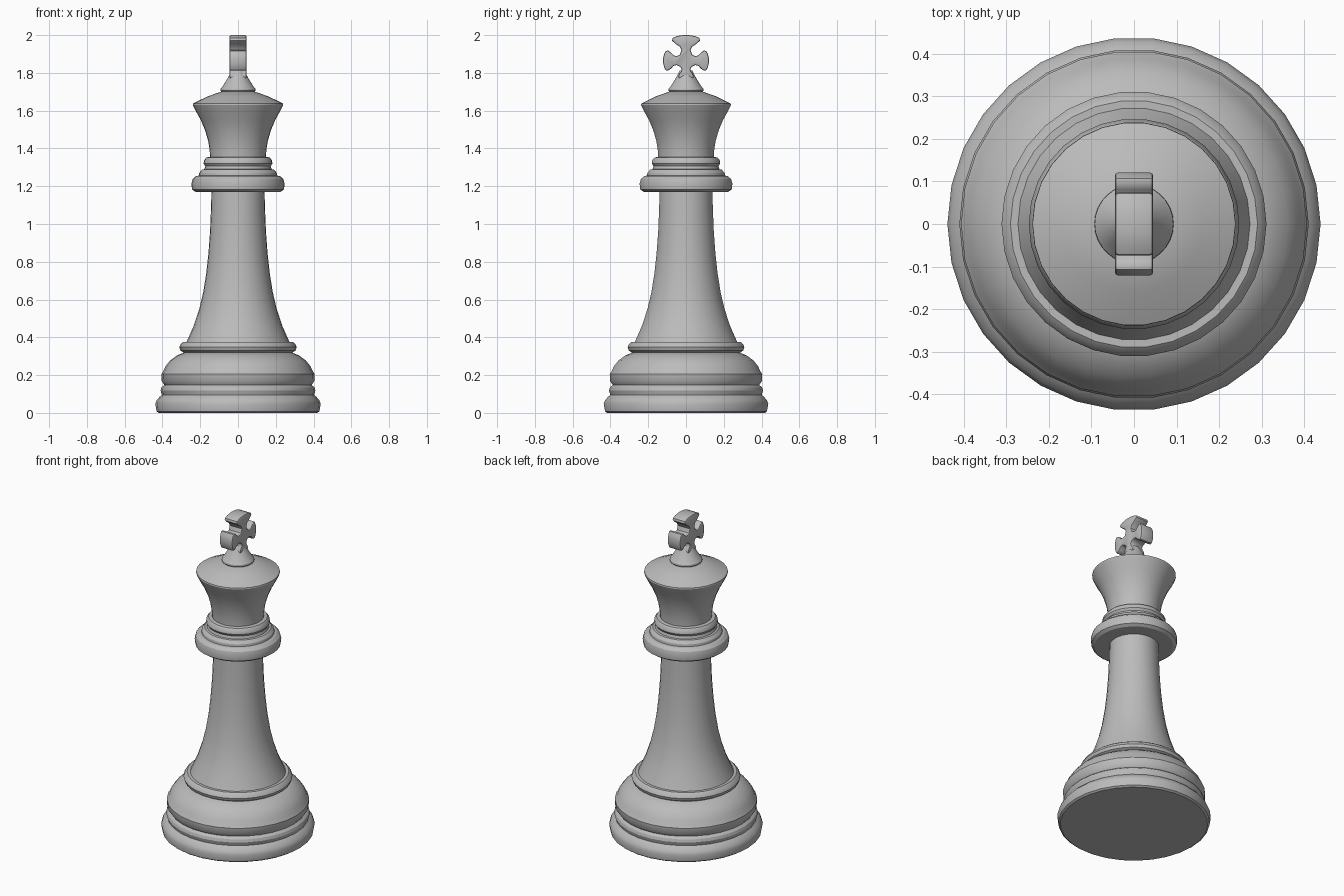
import bpy, bmesh, math
from mathutils import Matrix, Vector

cube = bpy.data.objects.get("Cube")
if cube:
    bpy.data.objects.remove(cube, do_unlink=True)

SIDES = 30
grey = bpy.data.materials.new("plain grey")
grey.use_nodes = True
grey.diffuse_color = (0.5, 0.5, 0.5, 1)
grey.node_tree.nodes["Principled BSDF"].inputs["Base Color"].default_value = (0.5, 0.5, 0.5, 1)


def finish(bm, name, angle):
    """Turn a bmesh into a smooth-shaded object that keeps its creases."""
    bmesh.ops.recalc_face_normals(bm, faces=bm.faces)
    mesh = bpy.data.meshes.new(name)
    bm.to_mesh(mesh)
    bm.free()
    mesh.materials.append(grey)
    obj = bpy.data.objects.new(name, mesh)
    bpy.context.collection.objects.link(obj)
    bpy.ops.object.select_all(action='DESELECT')
    obj.select_set(True)
    bpy.context.view_layer.objects.active = obj
    bpy.ops.object.shade_smooth_by_angle(angle=math.radians(angle))
    return obj


def lathe(name, profile, angle=32):
    """Revolve (radius, height) points about z and close both ends."""
    bm = bmesh.new()
    rings = []
    for r, z in profile:
        rings.append([bm.verts.new((r * math.cos(a), r * math.sin(a), z))
                      for a in (math.tau * i / SIDES for i in range(SIDES))])
    for low, high in zip(rings, rings[1:]):
        for i in range(SIDES):
            j = (i + 1) % SIDES
            bm.faces.new((low[i], low[j], high[j], high[i]))
    bm.faces.new(rings[0])
    bm.faces.new(rings[-1])
    return finish(bm, name, angle)


# Turned body, bottom to top
lathe("foot", [(0.42, 0), (0.431, 0.008), (0.438, 0.048), (0.43, 0.068),
               (0.415, 0.085), (0.403, 0.095), (0.41, 0.118), (0.405, 0.135),
               (0.39, 0.148)])
lathe("base_dome", [(0.39, 0.148), (0.404, 0.168), (0.406, 0.205), (0.395, 0.222),
                    (0.385, 0.245), (0.36, 0.277), (0.325, 0.303), (0.285, 0.32)])
lathe("base_ring", [(0.285, 0.318), (0.305, 0.33), (0.311, 0.348), (0.303, 0.365),
                    (0.29, 0.376), (0.265, 0.376)])
lathe("column", [(0.275, 0.37), (0.235, 0.46), (0.205, 0.55), (0.184, 0.64),
                 (0.168, 0.74), (0.157, 0.84), (0.148, 0.96), (0.143, 1.08),
                 (0.14, 1.19)])
lathe("collar", [(0.13, 1.17), (0.225, 1.17), (0.243, 1.182), (0.247, 1.213),
                 (0.24, 1.238), (0.222, 1.254), (0.208, 1.256), (0.206, 1.27),
                 (0.19, 1.288), (0.178, 1.29), (0.173, 1.306), (0.182, 1.32),
                 (0.18, 1.337), (0.168, 1.352), (0.14, 1.357)])
lathe("crown", [(0.148, 1.35), (0.15, 1.39), (0.158, 1.44), (0.174, 1.495),
                (0.197, 1.55), (0.222, 1.595), (0.239, 1.63), (0.238, 1.638),
                (0.16, 1.676), (0.085, 1.702)], 30)
lathe("finial", [(0.085, 1.695), (0.093, 1.706), (0.092, 1.716), (0.082, 1.728),
                 (0.057, 1.768), (0.042, 1.795), (0.034, 1.812)])

# Flared cross: one arm outline, scaled and turned for each direction
half_arm = [(0.032, 0.032), (0.05, 0.024), (0.066, 0.028), (0.08, 0.043),
            (0.095, 0.053), (0.107, 0.051), (0.116, 0.035), (0.121, 0.013)]
arm = [(u, -w) for u, w in half_arm] + [(u, w) for u, w in reversed(half_arm)]
CENTRE = 1.865
bm = bmesh.new()
outline = []
for turn, length, width in ((0, 1, 1), (1, 1.115, 1.4), (2, 1, 1), (3, 0.85, 0.75)):
    spin = Matrix.Rotation(turn * math.pi / 2, 3, 'X')
    # The first and last points are corners shared with the neighbouring arms
    for u, w in arm[:-1]:
        if abs(w) < u:
            tip = min(1, max(0, (u - 0.05) / 0.04))
            u, w = u * length, w * (1 + (width - 1) * tip)
        p = spin @ Vector((0, u, w))
        outline.append(bm.verts.new((-0.045, p.y, CENTRE + p.z)))
face = bm.faces.new(outline)
grown = bmesh.ops.extrude_face_region(bm, geom=[face])["geom"]
bmesh.ops.translate(bm, vec=(0.09, 0, 0),
                    verts=[g for g in grown if isinstance(g, bmesh.types.BMVert)])
rims = [e for e in bm.edges if abs(e.verts[0].co.x - e.verts[1].co.x) < 0.001]
bmesh.ops.bevel(bm, geom=rims, offset=0.008, segments=2, profile=0.5,
                affect='EDGES', clamp_overlap=True)
cross = finish(bm, "cross", 40)
